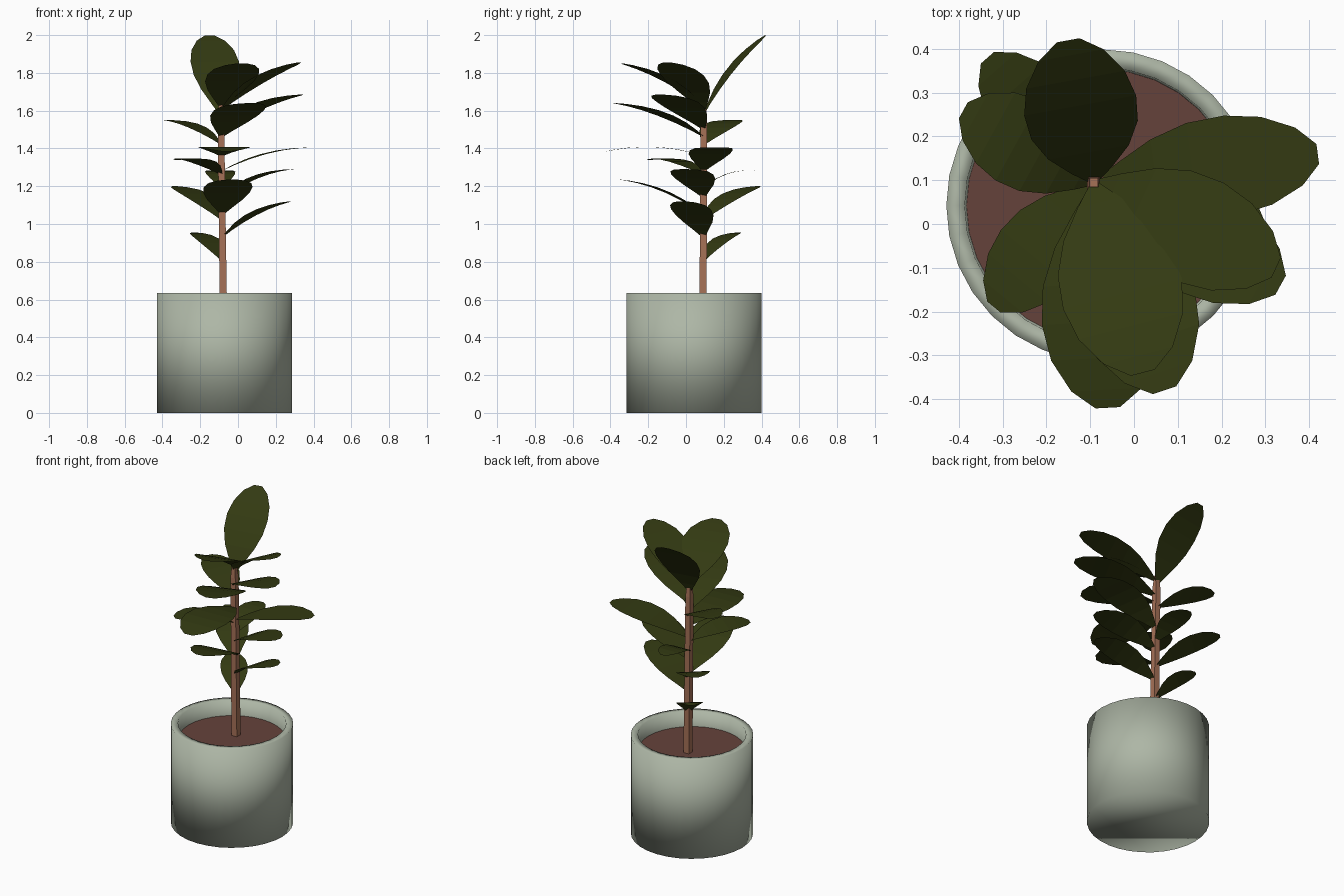
import bpy, math
from mathutils import Vector

if "Cube" in bpy.data.objects:
    bpy.data.objects.remove(bpy.data.objects["Cube"])


def material(name, rgb):
    m = bpy.data.materials.new(name)
    m.diffuse_color = (*rgb, 1)
    m.use_nodes = True
    m.node_tree.nodes["Principled BSDF"].inputs["Base Color"].default_value = m.diffuse_color
    return m


POT = material("sage_ceramic", (0.42, 0.47, 0.38))
SOIL = material("red_brown_soil", (0.13, 0.055, 0.043))
BARK = material("light_bark", (0.38, 0.165, 0.095))
LEAF = material("dark_olive_leaf", (0.033, 0.042, 0.006))


def make(name, verts, faces, mat, smooth=False):
    me = bpy.data.meshes.new(name)
    me.from_pydata([tuple(v) for v in verts], [], faces)
    me.materials.append(mat)
    for p in me.polygons:
        p.use_smooth = smooth
    ob = bpy.data.objects.new(name, me)
    bpy.context.collection.objects.link(ob)
    return ob


def loft(name, rings, mat, smooth=False, cap_start=True, cap_end=True):
    """Join equal-sized closed rings of points into a skin."""
    n = len(rings[0])
    verts = [p for r in rings for p in r]
    faces = [(i * n + j, i * n + (j + 1) % n, (i + 1) * n + (j + 1) % n, (i + 1) * n + j)
             for i in range(len(rings) - 1) for j in range(n)]
    if cap_start:
        faces.append(tuple(reversed(range(n))))
    if cap_end:
        faces.append(tuple(range(len(verts) - n, len(verts))))
    return make(name, verts, faces, mat, smooth)


def ring(cx, cy, z, r, n, start=0.0):
    return [Vector((cx + r * math.cos(start + math.tau * k / n),
                    cy + r * math.sin(start + math.tau * k / n), z)) for k in range(n)]


# Pot: straight wall, flat rim, inner wall; softly shaded throughout
PX, PY, SEG = -0.072, 0.042, 32
profile = [(0.357, 0.0), (0.357, 0.635), (0.315, 0.635), (0.310, 0.52)]
loft("pot", [ring(PX, PY, z, r, SEG) for r, z in profile], POT, smooth=True, cap_end=False)

# Soil disc
make("soil", ring(PX, PY, 0.54, 0.312, SEG), [tuple(range(SEG))], SOIL)

# Four-sided stem, leaning slightly
STEM_LOW, STEM_TOP = Vector((-0.077, 0.09, 0.53)), Vector((-0.092, 0.095, 1.64))


def stem_at(z):
    t = (z - STEM_LOW.z) / (STEM_TOP.z - STEM_LOW.z)
    return STEM_LOW.lerp(STEM_TOP, t)


stem_rings = []
for z, r in ((0.53, 0.027), (0.9, 0.026), (1.3, 0.025), (1.55, 0.024), (1.64, 0.014)):
    c = stem_at(z)
    stem_rings.append(ring(c.x, c.y, z, r, 4, math.pi / 4))
loft("stem", stem_rings, BARK)

# Leaf outline: position along the leaf, share of the half width
OUTLINE = [(0.0, 0.06), (0.12, 0.36), (0.28, 0.72), (0.45, 0.95),
           (0.62, 1.0), (0.78, 0.88), (0.92, 0.58), (1.0, 0.2)]


def leaf(name, base_z, tip, width, arch=0.035):
    base, tip = stem_at(base_z), Vector(tip)
    along = tip - base
    side = along.cross(Vector((0, 0, 1))).normalized()
    up = side.cross(along).normalized()
    verts = []
    for t, w in OUTLINE:
        mid = base + along * t + up * (arch * 4 * t * (1 - t))
        verts += [mid + side * (w * width / 2), mid - side * (w * width / 2)]
    faces = [(2 * i, 2 * i + 2, 2 * i + 3, 2 * i + 1) for i in range(len(OUTLINE) - 1)]
    make(name, verts, faces, LEAF)


# Leaves from the bottom up: base height, tip, width
LEAVES = [
    (0.80, (-0.235, 0.28, 0.955), 0.16),
    (0.93, (0.28, -0.02, 1.12), 0.22),
    (1.02, (-0.335, 0.38, 1.20), 0.20),
    (1.05, (-0.03, -0.35, 1.235), 0.26),
    (1.14, (0.29, -0.01, 1.29), 0.23),
    (1.19, (-0.10, 0.38, 1.28), 0.16),
    (1.26, (-0.32, -0.19, 1.34), 0.20),
    (1.28, (0.42, 0.16, 1.405), 0.23),
    (1.36, (-0.06, -0.42, 1.385), 0.28),
    (1.42, (-0.39, 0.26, 1.55), 0.21),
    (1.46, (0.07, -0.38, 1.64), 0.28),
    (1.50, (0.335, -0.14, 1.685), 0.25),
    (1.60, (0.325, -0.10, 1.855), 0.25),
    (1.62, (0.02, -0.34, 1.85), 0.28),
    (1.58, (-0.15, 0.42, 1.998), 0.26),
]
for i, (bz, tip, w) in enumerate(LEAVES):
    leaf(f"leaf_{i + 1:02d}", bz, tip, w)
